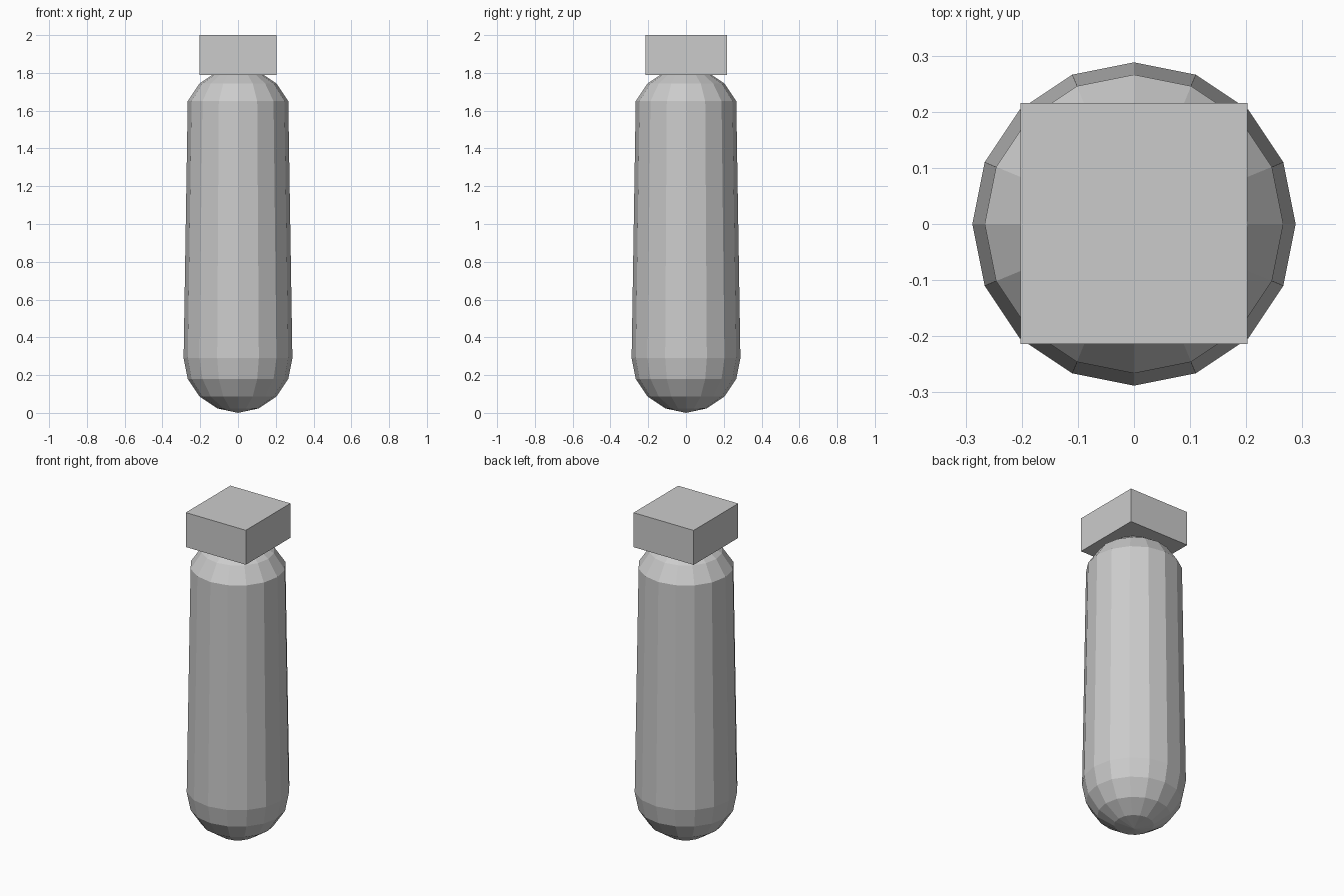
import bpy, bmesh, math

if "Cube" in bpy.data.objects:
    bpy.data.objects.remove(bpy.data.objects["Cube"])

SIDES = 16
R = 0.288
LOW, HIGH = 0.29, 1.54      # centres of the two rounded ends
STEP = math.pi / 8


def make_object(name, bm):
    bmesh.ops.recalc_face_normals(bm, faces=bm.faces[:])
    mesh = bpy.data.meshes.new(name)
    bm.to_mesh(mesh)
    bm.free()
    obj = bpy.data.objects.new(name, mesh)
    bpy.context.collection.objects.link(obj)
    return obj


# Body: tapered capsule, as (radius, height) rings between two poles
rings = [(R * math.cos(i * STEP), LOW - R * math.sin(i * STEP)) for i in (3, 2, 1, 0)]
rings += [(R * math.cos(i * STEP), HIGH + R * math.sin(i * STEP)) for i in (1, 2, 3)]

bm = bmesh.new()
loops = []
for r, z in rings:
    loops.append([bm.verts.new((r * math.cos(2 * math.pi * k / SIDES),
                                r * math.sin(2 * math.pi * k / SIDES), z))
                  for k in range(SIDES)])
bottom = bm.verts.new((0, 0, 0))
top = bm.verts.new((0, 0, HIGH + R))
for k in range(SIDES):
    n = (k + 1) % SIDES
    for a, b in zip(loops, loops[1:]):
        bm.faces.new((a[k], a[n], b[n], b[k]))
    bm.faces.new((bottom, loops[0][n], loops[0][k]))
    bm.faces.new((top, loops[-1][k], loops[-1][n]))
make_object("body", bm)

# Cap: rectangular block on top
bm = bmesh.new()
bmesh.ops.create_cube(bm, size=1)
bmesh.ops.scale(bm, vec=(0.405, 0.43, 0.21), verts=bm.verts[:])
bmesh.ops.translate(bm, vec=(0, 0.001, 1.895), verts=bm.verts[:])
make_object("cap_block", bm)
